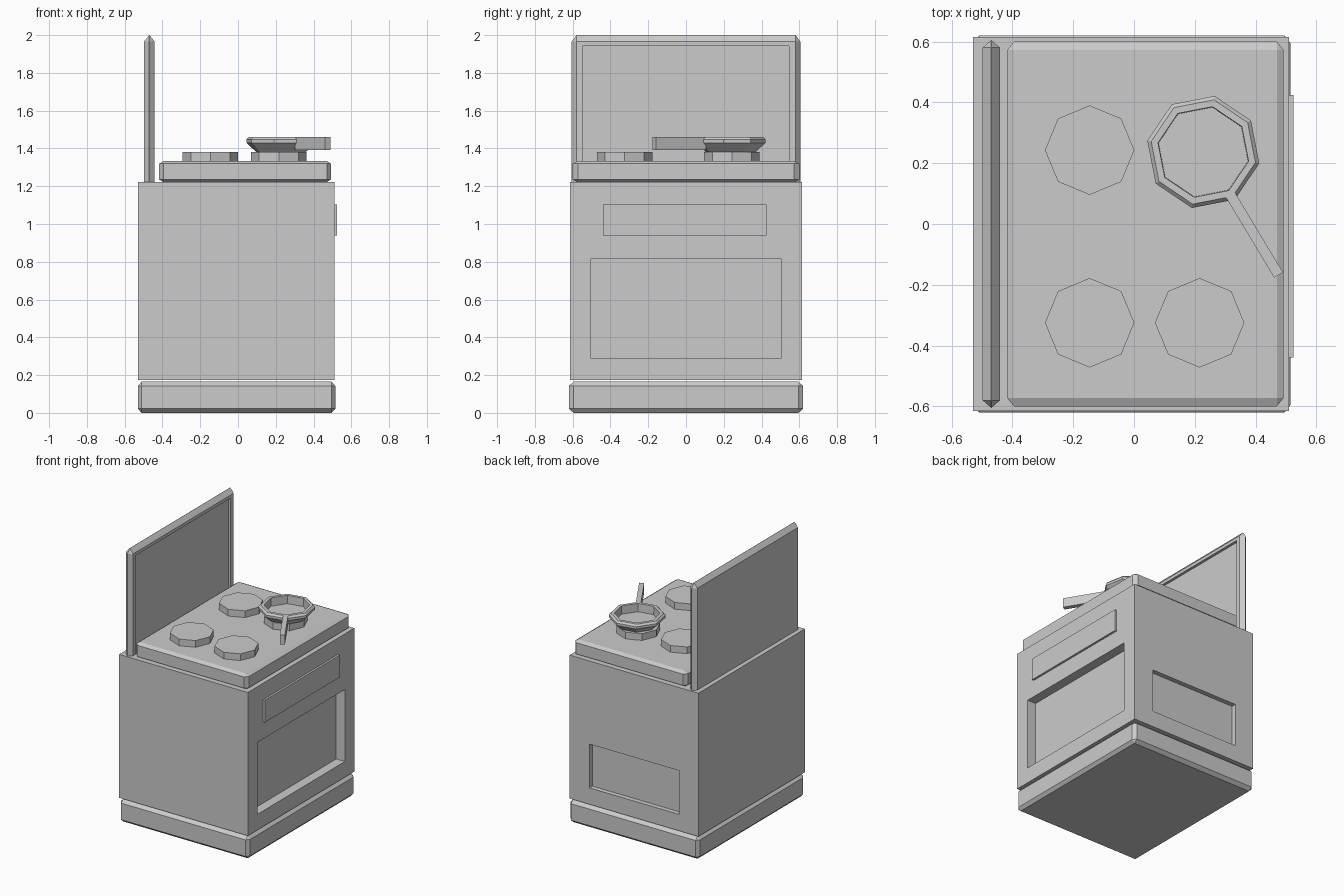
import bpy, bmesh
from math import radians, sin, cos
from mathutils import Matrix, Vector

default = bpy.data.objects.get("Cube")
if default:
    bpy.data.objects.remove(default, do_unlink=True)

# Single flat grey for the whole cooker
GREY = (0.6, 0.6, 0.6, 1)
grey = bpy.data.materials.new("plain_grey")
grey.use_nodes = True
grey.diffuse_color = GREY
bsdf = next(n for n in grey.node_tree.nodes if n.type == "BSDF_PRINCIPLED")
bsdf.inputs["Base Color"].default_value = GREY


def finish(name, bm):
    bmesh.ops.recalc_face_normals(bm, faces=bm.faces)
    mesh = bpy.data.meshes.new(name)
    bm.to_mesh(mesh)
    bm.free()
    mesh.materials.append(grey)
    obj = bpy.data.objects.new(name, mesh)
    bpy.context.collection.objects.link(obj)
    return obj


def box(name, low, high, bevel=None):
    """Box between two corners; bevel gives the chamfer width along each axis."""
    low, high = Vector(low), Vector(high)
    unit = Vector(bevel or (1, 1, 1))
    size = high - low
    bm = bmesh.new()
    bmesh.ops.create_cube(bm, size=1)
    bmesh.ops.scale(bm, verts=bm.verts, vec=[s / u for s, u in zip(size, unit)])
    if bevel:
        bmesh.ops.bevel(bm, geom=bm.edges[:], offset=1, segments=1,
                        affect="EDGES", clamp_overlap=False)
    bmesh.ops.scale(bm, verts=bm.verts, vec=unit)
    bmesh.ops.translate(bm, verts=bm.verts, vec=(low + high) / 2)
    return finish(name, bm)


def cut(target, *boxes):
    """Carve box-shaped recesses into the target and discard the cutters."""
    cutters = [box("cutter", low, high) for low, high in boxes]
    for cutter in cutters:
        cutter.hide_render = True
        mod = target.modifiers.new("recess", "BOOLEAN")
        mod.operation, mod.solver, mod.object = "DIFFERENCE", "EXACT", cutter
    graph = bpy.context.evaluated_depsgraph_get()
    graph.update()
    carved = bpy.data.meshes.new_from_object(target.evaluated_get(graph))
    target.modifiers.clear()
    target.data = carved
    for cutter in cutters:
        bpy.data.objects.remove(cutter, do_unlink=True)


def lathe(name, profile, centre, sides=8, turn=0.0):
    """Revolve (radius, z) points into a faceted solid with capped ends."""
    bm = bmesh.new()
    rings = []
    for radius, z in profile:
        angles = [radians(turn + i * 360 / sides) for i in range(sides)]
        rings.append([bm.verts.new((centre[0] + radius * cos(a),
                                    centre[1] + radius * sin(a), z)) for a in angles])
    for lower, upper in zip(rings, rings[1:]):
        for i in range(sides):
            j = (i + 1) % sides
            bm.faces.new((lower[i], lower[j], upper[j], upper[i]))
    bm.faces.new(rings[0][::-1])
    bm.faces.new(rings[-1])
    return finish(name, bm)


# Plinth, and the oven body floating just above it
box("plinth", (-0.53, -0.62, 0), (0.515, 0.62, 0.165), (0.02, 0.025, 0.022))
body = box("oven_body", (-0.53, -0.615, 0.175), (0.51, 0.615, 1.222))

# Door window and a shallow recess in the +y side
cut(body,
    ((0.44, -0.505, 0.29), (0.6, 0.505, 0.815)),
    ((-0.375, 0.58, 0.295), (0.35, 0.7, 0.615)))

# Raised control strip above the door
box("control_panel", (0.5, -0.44, 0.94), (0.525, 0.425, 1.102))

# Cooktop slab
box("cooktop", (-0.417, -0.6, 1.222), (0.492, 0.6, 1.333), (0.022, 0.027, 0.014))

# Upright lid with a ridged edge and a sunken inner panel
lid = box("raised_lid", (-0.498, -0.605, 1.1), (-0.441, 0.605, 2.0),
          (0.028, 0.025, 0.034))
cut(lid, ((-0.46, -0.548, 1.16), (-0.4, 0.545, 1.943)))

# Four hot plates
for side, x in (("rear", -0.146), ("door_side", 0.216)):
    for end, y in (("front", -0.325), ("back", 0.243)):
        lathe(f"hot_plate_{side}_{end}", [(0.147, 1.32), (0.147, 1.382)], (x, y))

# Frying pan: flared outside, chamfered rim, hollow inside
PAN = (0.228, 0.237)
lathe("frying_pan",
      [(0.135, 1.382), (0.188, 1.43), (0.188, 1.447), (0.175, 1.46),
       (0.152, 1.46), (0.15, 1.4)], PAN, turn=-11.5)

# Pan handle, pointing away from the rim
handle = box("pan_handle", (0, -0.017, 1.392), (0.31, 0.017, 1.46))
handle.data.transform(Matrix.Translation((0.316, 0.098, 0)) @
                      Matrix.Rotation(radians(-59), 4, "Z"))
